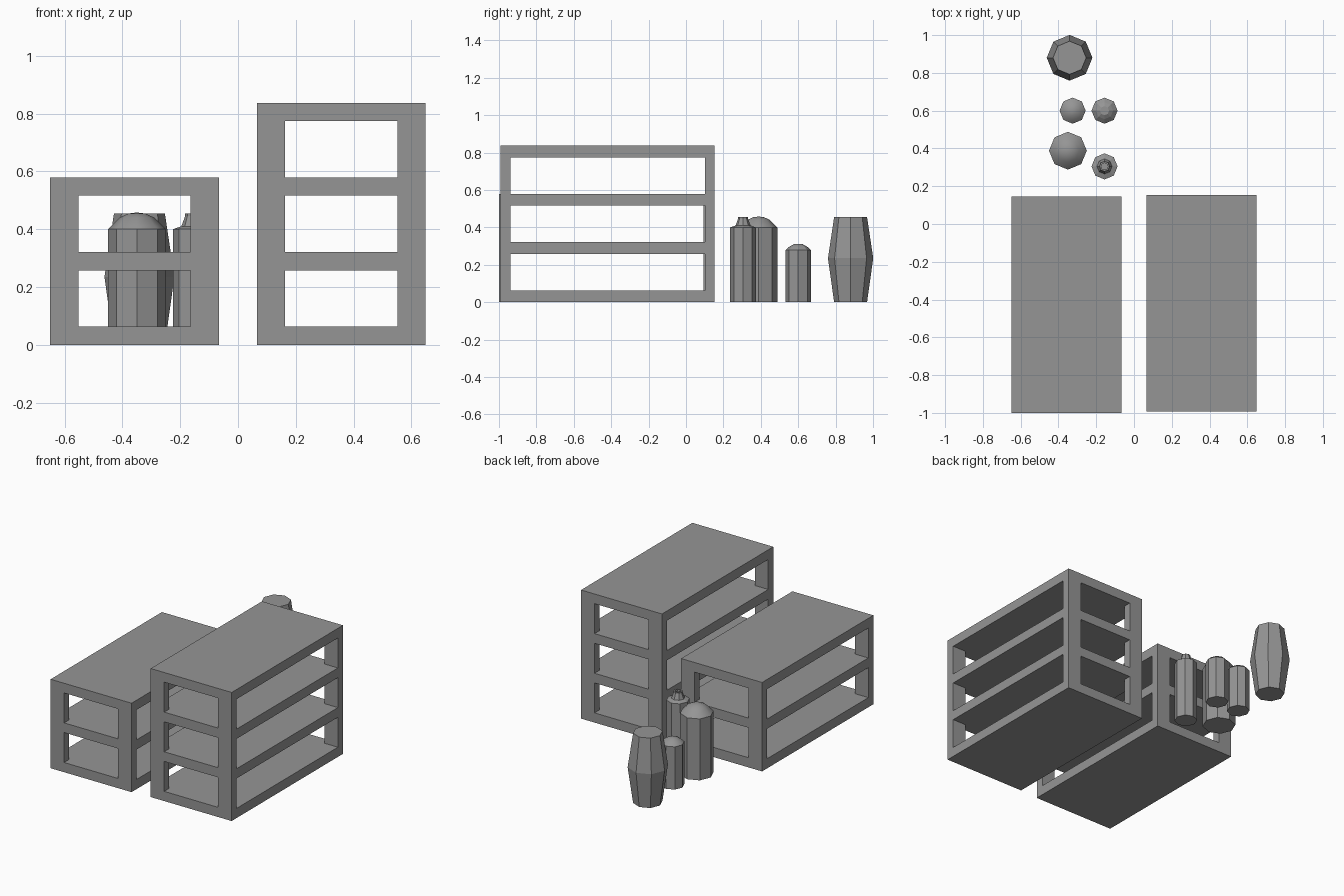
import bpy, bmesh, math

cube = bpy.data.objects.get("Cube")
if cube:
    bpy.data.objects.remove(cube, do_unlink=True)

# One plain grey for everything
GREY = (0.30, 0.30, 0.30, 1)
grey = bpy.data.materials.new("plain_grey")
grey.use_nodes = True
grey.diffuse_color = GREY
grey.node_tree.nodes["Principled BSDF"].inputs["Base Color"].default_value = GREY


def finish(name, bm):
    bmesh.ops.recalc_face_normals(bm, faces=bm.faces)
    mesh = bpy.data.meshes.new(name)
    bm.to_mesh(mesh)
    bm.free()
    mesh.materials.append(grey)
    obj = bpy.data.objects.new(name, mesh)
    bpy.context.collection.objects.link(obj)
    return obj


def cutter(center, size):
    bpy.ops.mesh.primitive_cube_add(size=1, location=center)
    obj = bpy.context.object
    obj.name = "opening_cutter"
    obj.scale = size
    obj.hide_render = True
    return obj


def shelf(name, x, y, levels):
    """Open rack: a solid block with every bay cut through both ways."""
    width, depth, board, pitch = 0.583, 1.145, 0.063, 0.258
    post_x, post_y = 0.097, 0.052
    height = levels * pitch + board
    bm = bmesh.new()
    bmesh.ops.create_cube(bm, size=1)
    bmesh.ops.scale(bm, vec=(width, depth, height), verts=bm.verts)
    bmesh.ops.translate(bm, vec=(x, y, height / 2), verts=bm.verts)
    obj = finish(name, bm)
    bpy.context.view_layer.objects.active = obj
    for i in range(levels):
        z = board + i * pitch + (pitch - board) / 2
        for size in ((width - 2 * post_x, depth + 0.2, pitch - board),
                     (width + 0.2, depth - 2 * post_y, pitch - board)):
            tool = cutter((x, y, z), size)
            mod = obj.modifiers.new("opening", "BOOLEAN")
            mod.object = tool
            mod.solver = "EXACT"
            bpy.context.view_layer.objects.active = obj
            bpy.ops.object.modifier_apply(modifier=mod.name)
            bpy.data.objects.remove(tool, do_unlink=True)


def vessel(name, x, y, profile, turn=0.0, smooth_above=None):
    """Eight-sided lathe of (radius, height) points, closed at both ends."""
    sides = 8
    bm = bmesh.new()
    rings = []
    for r, z in profile:
        if r == 0:
            rings.append([bm.verts.new((x, y, z))] * sides)
            continue
        angles = [turn + math.tau * k / sides for k in range(sides)]
        rings.append([bm.verts.new((x + r * math.cos(a), y + r * math.sin(a), z))
                      for a in angles])
    for low, high in zip(rings, rings[1:]):
        for k in range(sides):
            n = (k + 1) % sides
            corners = [low[k], low[n], high[n], high[k]]
            face = bm.faces.new(list(dict.fromkeys(corners)))
            if smooth_above is not None:
                face.smooth = min(v.co.z for v in corners) >= smooth_above - 1e-4
    bm.faces.new(rings[0])
    if profile[-1][0] > 0:
        bm.faces.new(rings[-1])
    # Keep the shoulder crisp between body and cap
    for e in bm.edges:
        if len({f.smooth for f in e.link_faces}) > 1:
            e.smooth = False
    return finish(name, bm)


# Racks
shelf("low_shelf", -0.358, -0.4275, 2)
shelf("tall_shelf", 0.357, -0.419, 3)

# Wide barrel-shaped vase
vessel("barrel_vase", -0.341, 0.88,
       [(0.088, 0), (0.121, 0.235), (0.088, 0.455)])

# Domed jars
vessel("large_domed_jar", -0.35, 0.388,
       [(0.1, 0), (0.1, 0.4), (0.088, 0.412), (0.06, 0.44), (0.03, 0.454), (0, 0.458)],
       smooth_above=0.4)
vessel("small_domed_jar", -0.325, 0.6,
       [(0.069, 0), (0.069, 0.278), (0.05, 0.295), (0.025, 0.308), (0, 0.312)],
       smooth_above=0.278)

# Short bottle with a flat stopper
vessel("short_bottle", -0.156, 0.6,
       [(0.069, 0), (0.069, 0.278), (0.045, 0.298), (0.024, 0.31)], smooth_above=None)

# Tall bottle with a tapered neck and a hollow mouth
vessel("necked_bottle", -0.156, 0.305,
       [(0.069, 0), (0.069, 0.4), (0.04, 0.41), (0.027, 0.445),
        (0.027, 0.455), (0.018, 0.455), (0.018, 0.44)])
